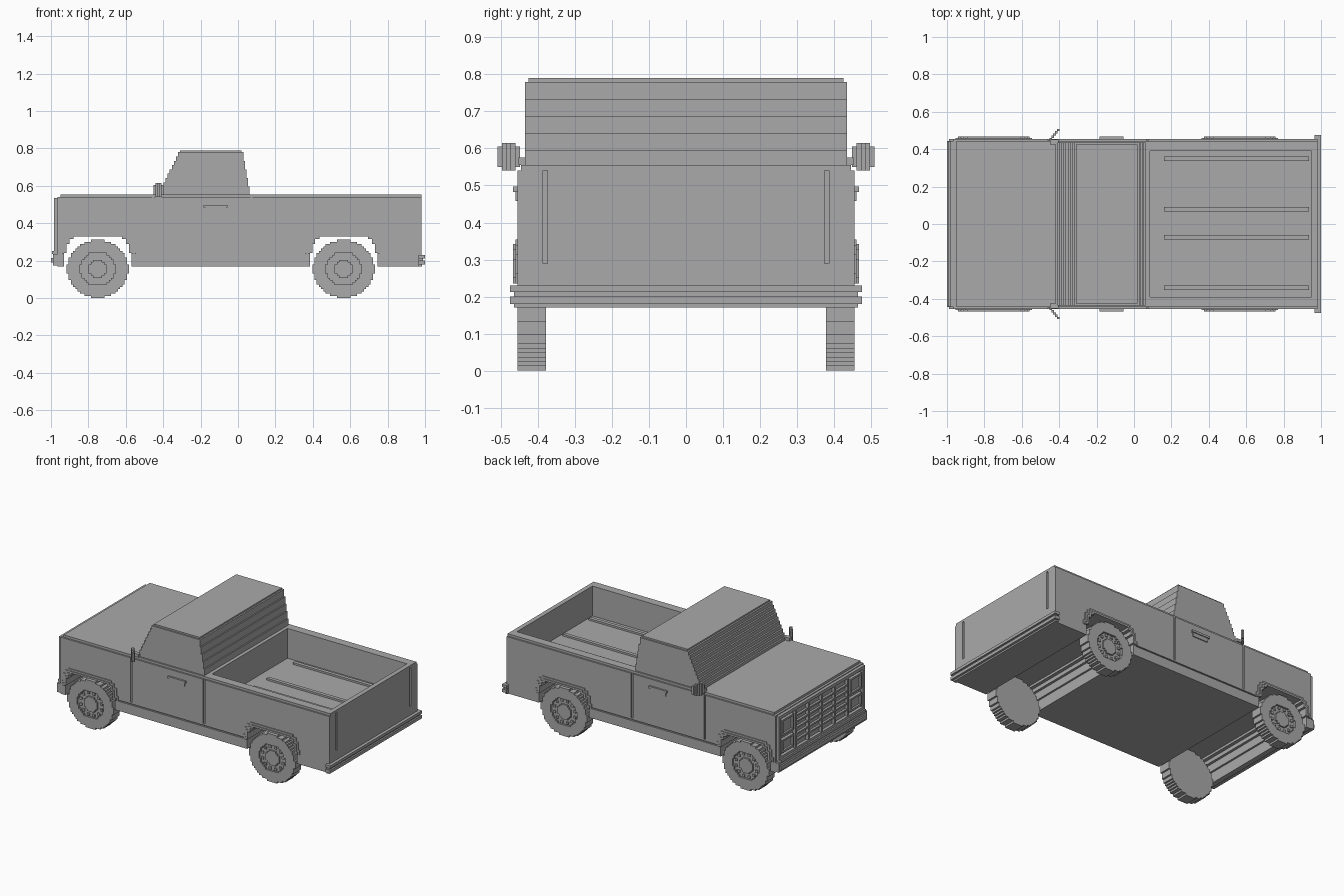
import bpy, bmesh, math

if "Cube" in bpy.data.objects:
    bpy.data.objects.remove(bpy.data.objects["Cube"])

grey = bpy.data.materials.new("plain grey")
grey.use_nodes = True
grey.diffuse_color = (0.4, 0.4, 0.4, 1)
grey.node_tree.nodes["Principled BSDF"].inputs["Base Color"].default_value = (0.4, 0.4, 0.4, 1)


def finish(name, bm):
    bmesh.ops.recalc_face_normals(bm, faces=bm.faces)
    mesh = bpy.data.meshes.new(name)
    bm.to_mesh(mesh)
    bm.free()
    mesh.materials.append(grey)
    obj = bpy.data.objects.new(name, mesh)
    bpy.context.collection.objects.link(obj)
    return obj


def boxes(name, spans):
    """One object from boxes given as (x0, x1, y0, y1, z0, z1)."""
    bm = bmesh.new()
    for x0, x1, y0, y1, z0, z1 in spans:
        made = bmesh.ops.create_cube(bm, size=1)["verts"]
        bmesh.ops.scale(bm, vec=(x1 - x0, y1 - y0, z1 - z0), verts=made)
        bmesh.ops.translate(bm, vec=((x0 + x1) / 2, (y0 + y1) / 2, (z0 + z1) / 2), verts=made)
    return finish(name, bm)


def both(spans):
    """Add the copy of each box on the other side of y = 0."""
    return spans + [(a, b, -d, -c, e, f) for a, b, c, d, e, f in spans]


def extrude(name, outline, y0, y1):
    """Push an x-z outline along y."""
    bm = bmesh.new()
    face = bm.faces.new([bm.verts.new((x, y0, z)) for x, z in outline])
    new = bmesh.ops.extrude_face_region(bm, geom=[face])["geom"]
    bmesh.ops.translate(bm, vec=(0, y1 - y0, 0), verts=[v for v in new if isinstance(v, bmesh.types.BMVert)])
    return finish(name, bm)


def cut(obj, cutter):
    bpy.context.view_layer.objects.active = obj
    mod = obj.modifiers.new("cut", "BOOLEAN")
    mod.operation, mod.solver, mod.object = "DIFFERENCE", "EXACT", cutter
    bpy.ops.object.modifier_apply(modifier=mod.name)
    bpy.data.objects.remove(cutter)


def block_circle(cx, cz, rx, rz, step):
    """Circle outline made of square steps."""
    pts = []
    for i in range(96):
        a = 2 * math.pi * (i + 0.5) / 96
        p = (round(rx * math.cos(a) / step) * step, round(rz * math.sin(a) / step) * step)
        if pts and p == pts[-1]:
            continue
        if pts and p[0] != pts[-1][0] and p[1] != pts[-1][1]:
            q = pts[-1]
            pts.append(min([(p[0], q[1]), (q[0], p[1])], key=lambda c: math.hypot(*c)))
        pts.append(p)
    if pts[0] == pts[-1]:
        pts.pop()
    return [(cx + x, cz + z) for x, z in pts]


def stairs(x0, z0, x1, z1, count):
    """Stepped line, rising first and then moving sideways."""
    pts = []
    for i in range(count):
        x = x0 + (x1 - x0) * i / count
        pts += [(x, z0 + (z1 - z0) * i / count), (x, z0 + (z1 - z0) * (i + 1) / count)]
    return pts


def arch(c, grow):
    """Stepped wheel arch outline, left foot to right foot."""
    half = [(0.18, 0.17), (0.18, 0.24), (0.168, 0.24), (0.168, 0.29), (0.152, 0.29),
            (0.152, 0.315), (0.13, 0.315), (0.13, 0.33)]
    half = [(x + grow, z + (grow if z > 0.17 else 0)) for x, z in half]
    return [(c - x, z) for x, z in half] + [(c + x, z) for x, z in half[::-1]]


FRONT, REAR = -0.75, 0.565

# Body shell with wheel tunnels
outline = [(-0.965, 0.17)] + arch(FRONT, 0) + arch(REAR, 0) + [(0.98, 0.17), (0.98, 0.54), (-0.965, 0.54)]
body = extrude("body", outline, -0.455, 0.455)
cut(body, boxes("bed_cutter", [(0.085, 0.95, -0.39, 0.39, 0.36, 0.7)]))
for s in (-1, 1):
    y0, y1 = sorted((s * 0.447, s * 0.5))
    # Door seams, sill seam and tailgate seams
    for x in (-0.455, 0.072):
        cut(body, boxes("seam_cutter", [(x - 0.006, x + 0.006, y0, y1, 0.25, 0.6)]))
    cut(body, boxes("sill_cutter", [(-0.55, 0.365, y0, y1, 0.232, 0.24)]))
    cut(body, boxes("gate_cutter", [(0.97, 1.1, s * 0.38 - 0.006, s * 0.38 + 0.006, 0.29, 0.6)]))

# Hood plate and raised rim around the bed
boxes("hood_plate", [(-0.95, 0.085, -0.445, 0.445, 0.54, 0.555)])
boxes("bed_rim", both([(0.085, 0.95, 0.39, 0.445, 0.54, 0.555)]) + [(0.95, 0.98, -0.445, 0.445, 0.54, 0.555)])
boxes("bed_ribs", [(0.16, 0.935, y - 0.012, y + 0.012, 0.355, 0.372) for y in (-0.34, -0.07, 0.08, 0.35)])

# Stepped cab and roof plate
windshield = stairs(-0.42, 0.55, -0.31, 0.78, 10)
back = stairs(0.062, 0.55, 0.022, 0.78, 5)
extrude("cab", windshield + back[::-1], -0.435, 0.435)
boxes("roof_plate", [(-0.31, 0.02, -0.425, 0.425, 0.775, 0.79)])

# Wheel arch flares
for label, c in (("front", FRONT), ("rear", REAR)):
    for side, s in (("left", 1), ("right", -1)):
        for part, inner, outer, depth in (("lip", 0, 0.012, 0.467), ("trim", 0.012, 0.024, 0.461)):
            ring = arch(c, inner) + arch(c, outer)[::-1]
            ring = [(x, max(z, 0.235)) for x, z in ring]
            ring = [p for i, p in enumerate(ring) if p != ring[i - 1]]
            extrude(f"{label}_{side}_arch_{part}", ring, s * 0.45, s * depth)

# Wheels with recessed rim, bolts and hub
for label, c in (("front", FRONT), ("rear", REAR)):
    for side, s in (("left", 1), ("right", -1)):
        name = f"{label}_{side}"
        tyre = extrude(name + "_tyre", block_circle(c, 0.156, 0.165, 0.156, 0.012), s * 0.378, s * 0.455)
        cut(tyre, extrude("rim_cutter", block_circle(c, 0.156, 0.095, 0.09, 0.012), s * 0.443, s * 0.5))
        extrude(name + "_hub", block_circle(c, 0.156, 0.048, 0.048, 0.012), s * 0.44, s * 0.453)
        bolts = []
        for i in range(12):
            a = math.pi * (i + 0.5) / 6
            x, z = c + 0.076 * math.cos(a), 0.156 + 0.073 * math.sin(a)
            y0, y1 = sorted((s * 0.44, s * 0.45))
            bolts.append((x - 0.008, x + 0.008, y0, y1, z - 0.008, z + 0.008))
        boxes(name + "_bolts", bolts)

# Door handles
boxes("door_handles", both([(-0.185, -0.055, 0.45, 0.467, 0.483, 0.497),
                            (-0.175, -0.065, 0.45, 0.461, 0.458, 0.483)]))

# Side mirrors as stepped slanted plates on short arms
plates = [(-0.45, -0.405, 0.425, 0.452, 0.555, 0.575)]
for i in range(5):
    y, x = 0.448 + i * 0.012, -0.452 + i * 0.01
    trim = 0.01 if i in (0, 4) else 0
    plates.append((x, x + 0.014, y, y + 0.013, 0.54 + trim, 0.615 - trim))
boxes("side_mirrors", both(plates))

# Front panel: frame, grille bars and headlights
boxes("front_frame", both([(-0.985, -0.96, 0.425, 0.445, 0.25, 0.535)])
      + [(-0.985, -0.96, -0.445, 0.445, 0.515, 0.535), (-0.985, -0.96, -0.445, 0.445, 0.25, 0.268)])
bars = [(-0.98, -0.96, -0.27, 0.27, z - 0.005, z + 0.005) for z in (0.31, 0.35, 0.39, 0.43, 0.47)]
bars += [(-0.984, -0.96, y - 0.006, y + 0.006, 0.26, 0.52) for y in (-0.27, -0.135, 0, 0.135, 0.27)]
boxes("grille", bars)
lights = []
for z0, z1 in ((0.285, 0.37), (0.395, 0.5)):
    lights += [(-0.985, -0.96, 0.29, 0.302, z0, z1), (-0.985, -0.96, 0.4, 0.412, z0, z1),
               (-0.985, -0.96, 0.302, 0.4, z0, z0 + 0.012), (-0.985, -0.96, 0.302, 0.4, z1 - 0.012, z1),
               (-0.972, -0.96, 0.302, 0.4, z0 + 0.012, z1 - 0.012)]
boxes("headlights", both(lights))

# Bumpers
boxes("front_bumper", [(-1.0, -0.96, -0.445, 0.445, 0.19, 0.215), (-0.99, -0.96, -0.455, 0.455, 0.175, 0.235),
                       (-0.995, -0.96, -0.44, 0.44, 0.235, 0.252)])
boxes("rear_bumper", [(0.965, 1.0, -0.475, 0.475, 0.212, 0.23), (0.965, 0.99, -0.465, 0.465, 0.2, 0.212),
                      (0.965, 1.0, -0.475, 0.475, 0.18, 0.2), (0.965, 0.985, -0.465, 0.465, 0.17, 0.18)])
